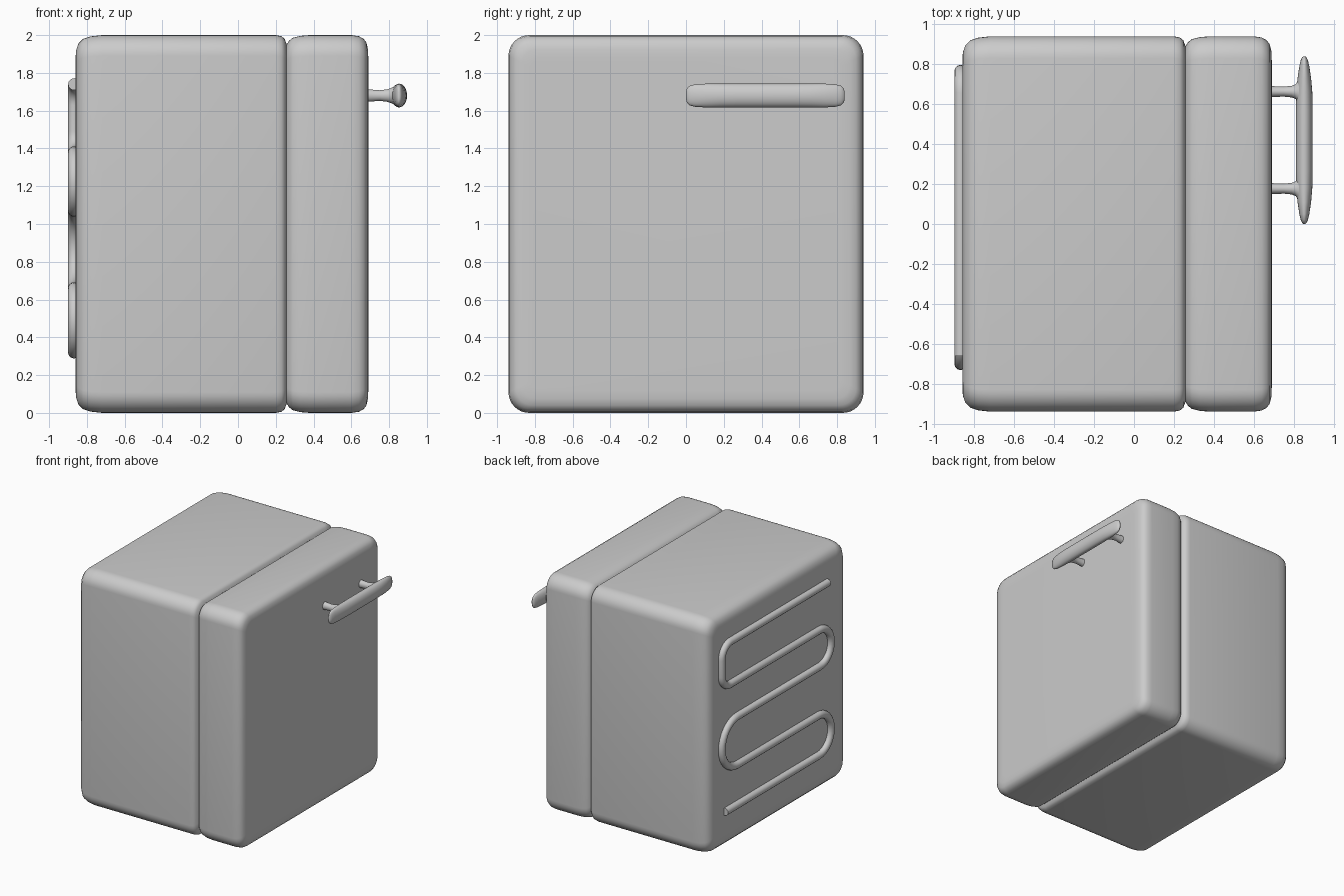
import bpy, bmesh
from math import pi, sin, cos, radians

if "Cube" in bpy.data.objects:
    bpy.data.objects.remove(bpy.data.objects["Cube"])


def finish(obj):
    bpy.ops.object.select_all(action='DESELECT')
    obj.select_set(True)
    bpy.context.view_layer.objects.active = obj
    bpy.ops.object.shade_smooth_by_angle(angle=radians(40))


def loft(name, rings, cap_start=True, cap_end=True):
    """Skin a list of equally sized point rings."""
    bm = bmesh.new()
    vs = [[bm.verts.new(p) for p in ring] for ring in rings]
    n = len(vs[0])
    for a, b in zip(vs, vs[1:]):
        for i in range(n):
            j = (i + 1) % n
            bm.faces.new((a[i], a[j], b[j], b[i]))
    if cap_start:
        bm.faces.new(vs[0][::-1])
    if cap_end:
        bm.faces.new(vs[-1])
    bmesh.ops.recalc_face_normals(bm, faces=bm.faces)
    mesh = bpy.data.meshes.new(name)
    bm.to_mesh(mesh)
    bm.free()
    obj = bpy.data.objects.new(name, mesh)
    bpy.context.collection.objects.link(obj)
    finish(obj)
    return obj


def rounded_rect(x, inset, seg=8):
    """Rounded rectangle in the yz plane, shrunk by inset."""
    hy, hz = 0.94 - inset, 1.0 - inset
    r = max(0.11 - inset * 0.5, 0.04)
    pts = []
    for k, (sy, sz) in enumerate(((1, 1), (-1, 1), (-1, -1), (1, -1))):
        for i in range(seg + 1):
            a = (k + i / seg) * pi / 2
            pts.append((x, sy * (hy - r) + r * cos(a),
                        1.0 + sz * (hz - r) + r * sin(a)))
    return pts


def angles(n=24):
    return [2 * pi * i / n for i in range(n)]


# Cabinet and door, meeting at the bottom of the seal groove
cabinet = [(-.86, .12), (-.857, .08), (-.845, .045), (-.82, .02), (-.78, .007),
           (-.72, 0), (.20, 0), (.23, .006), (.247, .02), (.258, .05)]
door = [(.258, .05), (.27, .03), (.29, .014), (.33, .004), (.38, 0), (.60, 0),
        (.64, .006), (.665, .02), (.68, .04), (.688, .075), (.69, .12)]
loft("cabinet", [rounded_rect(*s) for s in cabinet], cap_end=False)
loft("door", [rounded_rect(*s) for s in door], cap_start=False)

# Handle bar: flattened ellipses along y, mirrored about its middle
HZ, HX, HY = 1.68, 0.853, 0.42
half = [(.42, .004, .02), (.415, .011, .038), (.40, .018, .052), (.37, .025, .06),
        (.31, .034, .063), (.24, .04, .063), (.15, .042, .063)]
stations = [(-d, a, b) for d, a, b in half] + half[::-1]
loft("handle_bar", [[(HX + a * cos(t), HY + d, HZ + b * sin(t)) for t in angles()]
                    for d, a, b in stations])

# Handle posts, flaring into the bar
post = [(.67, .03, .034), (.70, .027, .032), (.75, .025, .028), (.79, .029, .033),
        (.81, .037, .04), (.822, .055, .046), (.84, .08, .052)]
for label, y in (("lower", .177), ("upper", .663)):
    loft("handle_post_" + label,
         [[(x, y + a * cos(t), HZ + b * sin(t)) for t in angles()] for x, a, b in post])


# Serpentine cooling pipe on the rear wall
def bend(z0, z1, y_out, r):
    """Two quarter turns going down from z0 to z1, reaching out to y_out."""
    s = 1 if y_out > 0 else -1
    c = y_out - s * r
    top = [(c + s * r * sin(t), z0 - r + r * cos(t)) for t in (pi / 2 * i / 8 for i in range(9))]
    low = [(c + s * r * cos(t), z1 + r - r * sin(t)) for t in (pi / 2 * i / 8 for i in range(9))]
    return top + (low[1:] if abs(z0 - z1 - 2 * r) < 1e-4 else low)


path = [(-.66, 1.74)]
path += bend(1.74, 1.38, .765, .11)
path += bend(1.38, 1.07, -.70, .155)
path += bend(1.07, .66, .765, .205)
path += bend(.66, .32, -.70, .17)
path += [(.72, .32)]
curve = bpy.data.curves.new("cooling_pipe", 'CURVE')
curve.dimensions = '3D'
curve.bevel_depth = 0.032
curve.bevel_resolution = 4
curve.use_fill_caps = True
spline = curve.splines.new('POLY')
spline.points.add(len(path) - 1)
for p, (y, z) in zip(spline.points, path):
    p.co = (-.868, y, z, 1)
pipe = bpy.data.objects.new("cooling_pipe", curve)
bpy.context.collection.objects.link(pipe)
bpy.ops.object.select_all(action='DESELECT')
pipe.select_set(True)
bpy.context.view_layer.objects.active = pipe
bpy.ops.object.convert(target='MESH')
finish(bpy.context.view_layer.objects.active)
